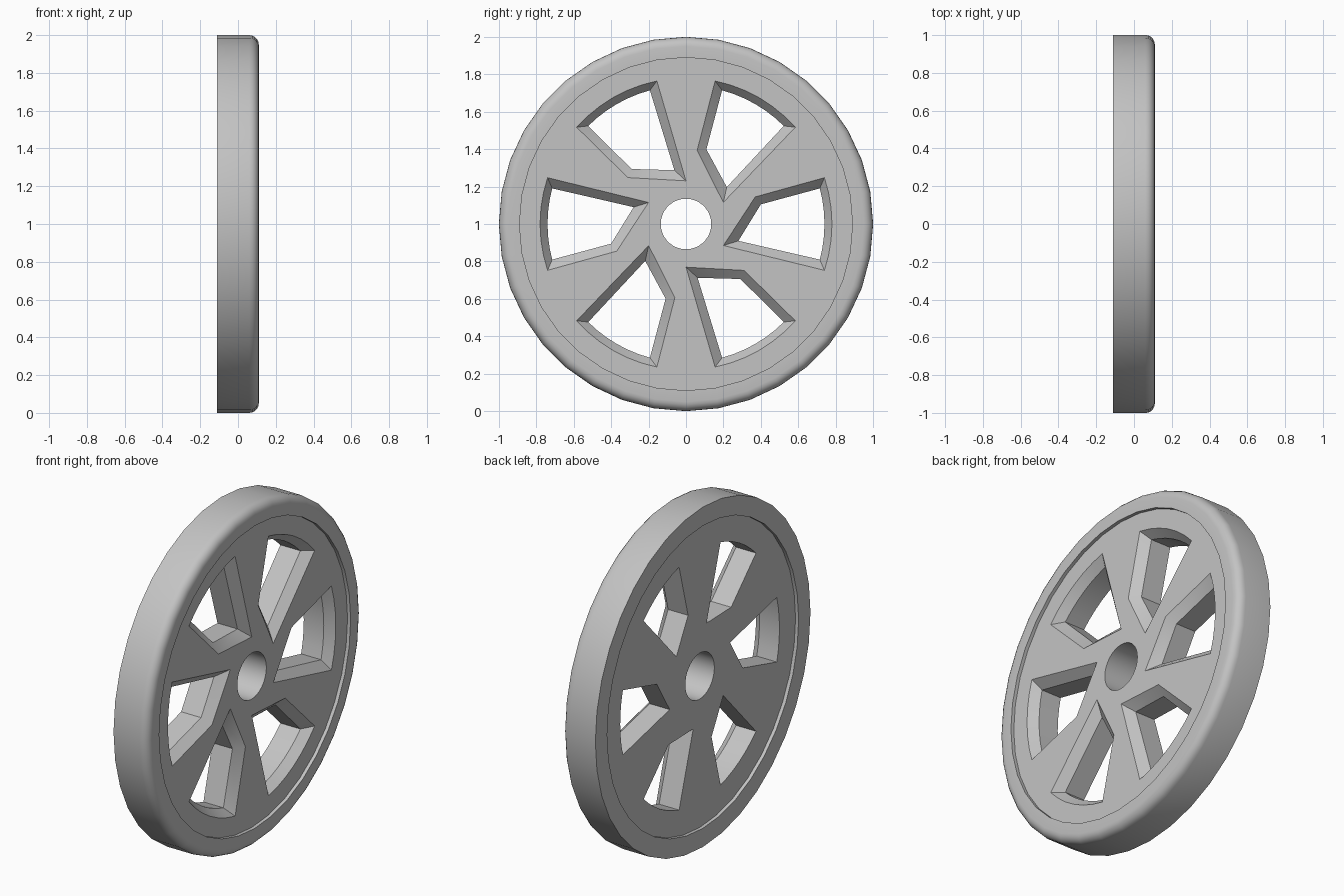
import bpy, bmesh, math
from mathutils import Matrix

cube = bpy.data.objects.get("Cube")
if cube:
    bpy.data.objects.remove(cube, do_unlink=True)

SIDES = 36
WINDOWS = 6

grey = bpy.data.materials.new("plain_grey")
grey.use_nodes = True
colour = (0.55, 0.55, 0.55, 1)
grey.diffuse_color = colour
grey.node_tree.nodes["Principled BSDF"].inputs["Base Color"].default_value = colour


def circle(radius):
    steps = [math.tau * i / SIDES for i in range(SIDES)]
    return [(radius * math.sin(a), radius * math.cos(a)) for a in steps]


def window(tip, elbow, radius, half_angle, turn):
    """Outline of one window: inner tip, curved outer side, elbow."""
    arc = [math.radians(half_angle * (i / 3 - 1)) for i in range(7)]
    points = [tip] + [(radius * math.cos(a), radius * math.sin(a)) for a in arc] + [elbow]
    c, s = math.cos(turn), math.sin(turn)
    return [(y * c - z * s, y * s + z * c) for y, z in points]


def add_loop(bm, points, x):
    return [bm.verts.new((x, y, z)) for y, z in points]


def bridge(bm, a, b):
    for i in range(len(a)):
        j = (i + 1) % len(a)
        bm.faces.new((a[i], a[j], b[j], b[i]))


def fill(bm, loops, side):
    """Flat face bounded by the first loop, with the others as holes."""
    edges = []
    for loop in loops:
        for i, v in enumerate(loop):
            pair = (v, loop[(i + 1) % len(loop)])
            edges.append(bm.edges.get(pair) or bm.edges.new(pair))
    bmesh.ops.triangle_fill(bm, use_beauty=True, edges=edges, normal=(side, 0, 0))


def finish(bm, name):
    bmesh.ops.recalc_face_normals(bm, faces=bm.faces[:])
    bmesh.ops.transform(bm, matrix=Matrix.Translation((0, 0, 1)), verts=bm.verts[:])
    mesh = bpy.data.meshes.new(name)
    bm.to_mesh(mesh)
    bm.free()
    mesh.materials.append(grey)
    obj = bpy.data.objects.new(name, mesh)
    bpy.context.collection.objects.link(obj)
    bpy.ops.object.select_all(action='DESELECT')
    obj.select_set(True)
    bpy.context.view_layer.objects.active = obj
    bpy.ops.object.shade_smooth_by_angle(angle=math.radians(32))


# Tyre: square back edge, rounded front edge
bm = bmesh.new()
profile = [(-0.11, 0.89), (-0.11, 1.0)]
for i in range(6):
    a = math.radians(90 - 18 * i)
    profile.append((0.06 + 0.05 * math.cos(a), 0.95 + 0.05 * math.sin(a)))
profile.append((0.11, 0.89))
rings = [add_loop(bm, circle(r), x) for x, r in profile]
for i, ring in enumerate(rings):
    bridge(bm, ring, rings[(i + 1) % len(rings)])
finish(bm, "tyre")

# Spoked disc: axle hole and six angled windows, chamfered on the front
bm = bmesh.new()
HALF, CHAMFER = 0.09, 0.05
front, back = [], []
for radius in (0.893, 0.135):
    front.append(add_loop(bm, circle(radius), HALF))
    back.append(add_loop(bm, circle(radius), -HALF))
    bridge(bm, front[-1], back[-1])
for k in range(WINDOWS):
    turn = math.tau * k / WINDOWS
    wide = window((0.20, -0.115), (0.37, 0.145), 0.78, 18.5, turn)
    narrow = window((0.28, -0.09), (0.40, 0.105), 0.74, 14.9, turn)
    front.append(add_loop(bm, wide, HALF))
    middle = add_loop(bm, narrow, HALF - CHAMFER)
    back.append(add_loop(bm, narrow, -HALF))
    bridge(bm, front[-1], middle)
    bridge(bm, middle, back[-1])
fill(bm, front, 1)
fill(bm, back, -1)
finish(bm, "spoked_disc")
